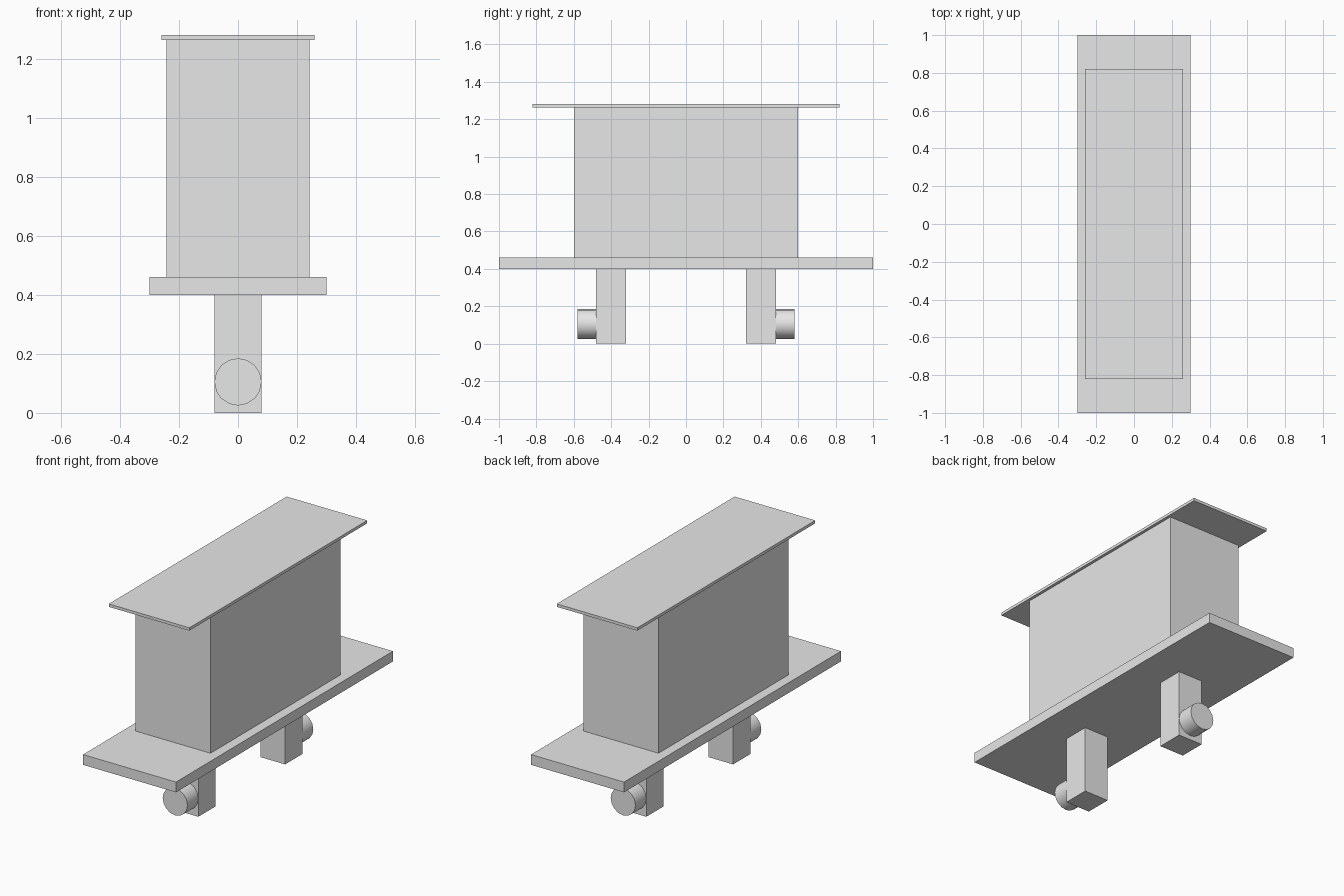
import bpy
import math

cube = bpy.data.objects.get("Cube")
if cube:
    bpy.data.objects.remove(cube, do_unlink=True)

# Single plain grey
grey = bpy.data.materials.new("plain_grey")
grey.use_nodes = True
colour = (0.8, 0.8, 0.8, 1.0)
grey.diffuse_color = colour
grey.node_tree.nodes["Principled BSDF"].inputs["Base Color"].default_value = colour


def box(name, width, depth, z_low, z_high, y=0.0):
    """Box centred on x, between two heights."""
    bpy.ops.mesh.primitive_cube_add(size=1, location=(0, y, (z_low + z_high) / 2))
    ob = bpy.context.object
    ob.name = name
    ob.scale = (width, depth, z_high - z_low)
    bpy.ops.object.transform_apply(location=False, rotation=False, scale=True)
    ob.data.materials.append(grey)
    return ob


def wheel(name, y):
    """Short cylinder lying along y."""
    bpy.ops.mesh.primitive_cylinder_add(
        vertices=16, radius=0.08, depth=0.1,
        location=(0, y, 0.105), rotation=(math.pi / 2, 0, 0))
    ob = bpy.context.object
    ob.name = name
    ob.data.materials.append(grey)
    bpy.ops.object.shade_smooth_by_angle(angle=math.radians(30))
    return ob


# Deck, body and overhanging roof
box("deck", 0.6, 2.0, 0.4, 0.46)
box("body", 0.486, 1.2, 0.46, 1.264)
box("roof", 0.52, 1.64, 1.264, 1.281)

# Leg and outward-facing wheel at each end
for end, side in (("front", -1), ("back", 1)):
    box(end + "_leg", 0.16, 0.16, 0.0, 0.4, side * 0.4)
    wheel(end + "_wheel", side * 0.53)
